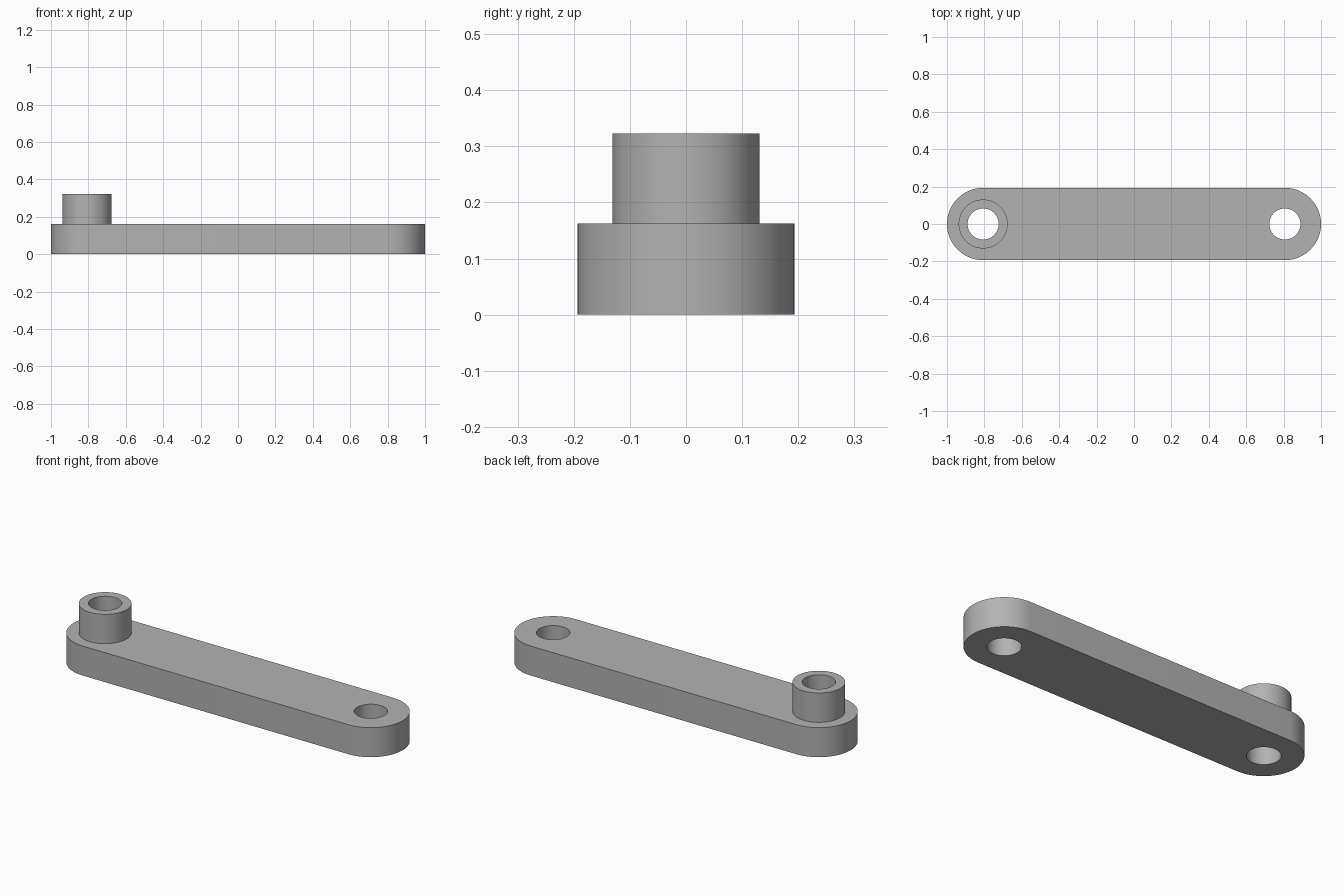
import bpy
import bmesh
from math import cos, sin, pi, radians

if "Cube" in bpy.data.objects:
    bpy.data.objects.remove(bpy.data.objects["Cube"], do_unlink=True)

HALF_WIDTH = 0.1935
PIVOT = 1 - HALF_WIDTH        # distance of each hole from the centre
THICKNESS = 0.162
BOSS_TOP = 0.323
BOSS_RADIUS = 0.131
HOLE_RADIUS = 0.083
SEGMENTS = 64

grey = bpy.data.materials.new("plain grey")
grey.use_nodes = True
colour = (0.45, 0.45, 0.45, 1)
grey.diffuse_color = colour
grey.node_tree.nodes["Principled BSDF"].inputs["Base Color"].default_value = colour


def arc(x, radius, start, sweep, steps):
    return [(x + radius * cos(start + sweep * i / steps),
             radius * sin(start + sweep * i / steps)) for i in range(steps)]


def prism(name, outline, bottom, top):
    """Extrude a closed outline straight up."""
    bm = bmesh.new()
    base = bm.faces.new([bm.verts.new((x, y, bottom)) for x, y in outline])
    lid = bmesh.ops.extrude_face_region(bm, geom=[base])["geom"]
    for v in lid:
        if isinstance(v, bmesh.types.BMVert):
            v.co.z = top
    bmesh.ops.recalc_face_normals(bm, faces=bm.faces)
    mesh = bpy.data.meshes.new(name)
    bm.to_mesh(mesh)
    bm.free()
    mesh.materials.append(grey)
    ob = bpy.data.objects.new(name, mesh)
    bpy.context.collection.objects.link(ob)
    return ob


def combine(target, tool, operation):
    """Apply a boolean and discard the tool."""
    tool.hide_render = True
    mod = target.modifiers.new(operation.lower(), "BOOLEAN")
    mod.operation = operation
    mod.solver = "EXACT"
    mod.object = tool
    bpy.context.view_layer.objects.active = target
    bpy.ops.object.modifier_apply(modifier=mod.name)
    bpy.data.objects.remove(tool, do_unlink=True)


# Flat bar with round ends
half = SEGMENTS // 2
ends = []
for side, start in ((1, -pi / 2), (-1, pi / 2)):
    ends += arc(side * PIVOT, HALF_WIDTH, start, pi, half)
    ends.append((side * PIVOT, side * HALF_WIDTH))
link = prism("link_arm", ends, 0, THICKNESS)

# Raised boss on one end
boss = prism("boss", arc(-PIVOT, BOSS_RADIUS, 0, 2 * pi, SEGMENTS),
             THICKNESS / 2, BOSS_TOP)
combine(link, boss, "UNION")

# Through holes at both ends
for x in (-PIVOT, PIVOT):
    drill = prism("drill", arc(x, HOLE_RADIUS, 0, 2 * pi, SEGMENTS),
                  -THICKNESS, BOSS_TOP + THICKNESS)
    combine(link, drill, "DIFFERENCE")

# Smooth round walls, sharp rims
bpy.ops.object.select_all(action="DESELECT")
link.select_set(True)
bpy.context.view_layer.objects.active = link
bpy.ops.object.shade_smooth_by_angle(angle=radians(30))
